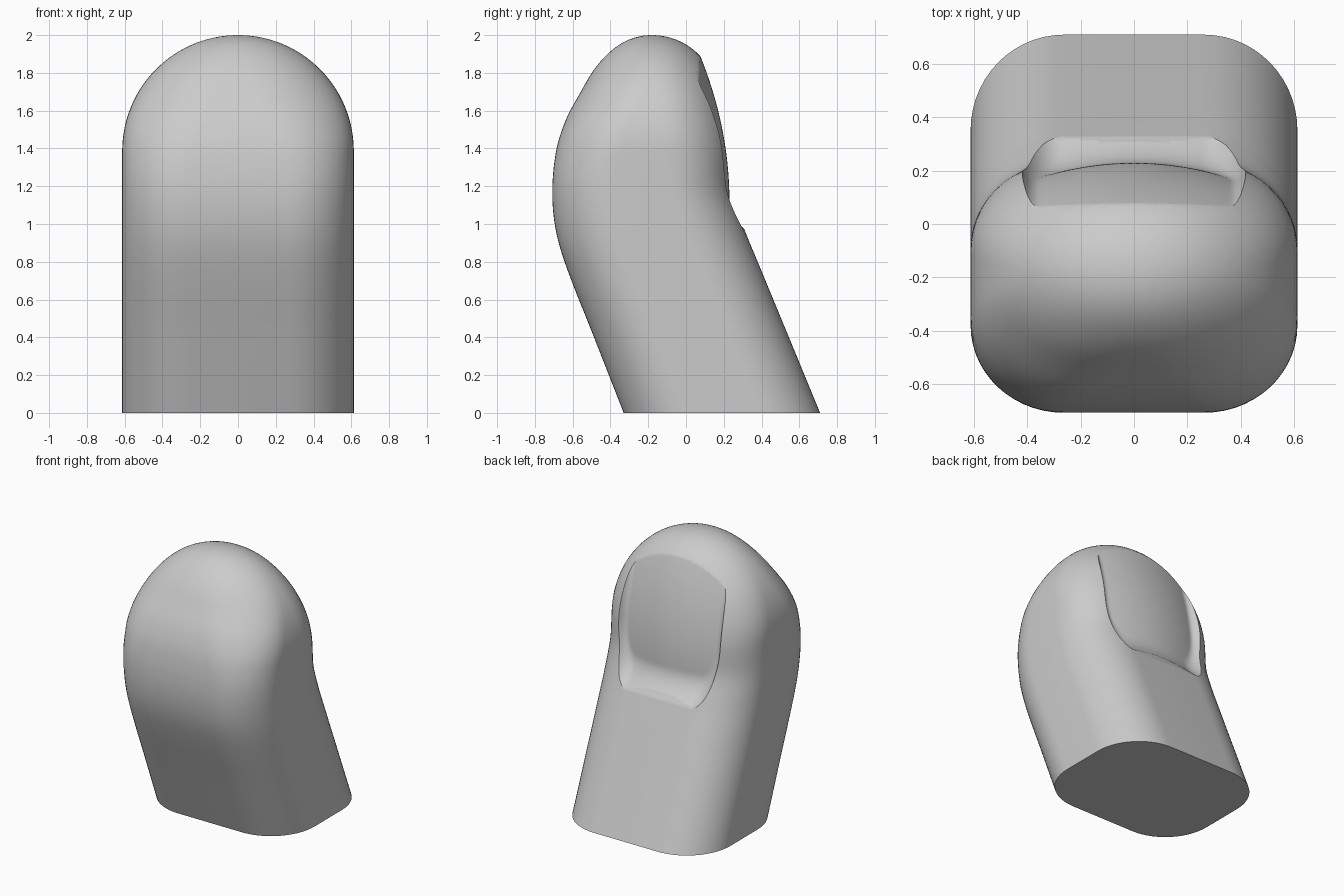
import bpy
import bmesh
import math

cube = bpy.data.objects.get("Cube")
if cube:
    bpy.data.objects.remove(cube, do_unlink=True)

HALF_WIDTH = 0.613
DOME_Z = 1.387

# Side outline of the fingertip: height, front y, back y
OUTLINE = [(0, -.33, .71), (.4, -.487, .545), (.78, -.636, .388), (.97, -.69, .31),
           (1.17, -.708, .243), (1.39, -.687, .235), (1.55, -.637, .218),
           (1.695, -.56, .185), (1.82, -.485, .128), (1.918, -.395, .045),
           (1.979, -.295, -.06), (2.0, -.18, -.18)]


def height_to_angle(z):
    t = (z - DOME_Z) / HALF_WIDTH
    return math.asin(min(t, 1)) if t > 0 else t


def angle_to_height(a):
    return DOME_Z + HALF_WIDTH * (math.sin(a) if a > 0 else a)


KEYS = [(height_to_angle(z), f, b) for z, f, b in OUTLINE]


def sample(a, col):
    """Smooth interpolation of one outline column."""
    def slope(i):
        lo, hi = max(i - 1, 0), min(i + 1, len(KEYS) - 1)
        return (KEYS[hi][col] - KEYS[lo][col]) / (KEYS[hi][0] - KEYS[lo][0])
    i = 0
    while i < len(KEYS) - 2 and a > KEYS[i + 1][0]:
        i += 1
    h = KEYS[i + 1][0] - KEYS[i][0]
    t = (a - KEYS[i][0]) / h
    p, q = KEYS[i][col], KEYS[i + 1][col]
    return (p * (1 + 2 * t) * (1 - t) ** 2 + q * t * t * (3 - 2 * t)
            + h * slope(i) * t * (1 - t) ** 2 - h * slope(i + 1) * t * t * (1 - t))


def section(a, steps=14):
    """Rounded rectangle that turns into an ellipse towards the top."""
    w = HALF_WIDTH * math.cos(max(a, 0))
    front, back = sample(a, 1), sample(a, 2)
    mid, depth = (front + back) / 2, (back - front) / 2
    t = min(max((a + 0.3) / 1.4, 0), 1)
    t = t * t * (3 - 2 * t)
    rx = w * (0.57 + 0.4 * t)
    ry = depth * (0.69 + 0.31 * t)
    pts = []
    for k, (sx, sy) in enumerate([(1, 1), (-1, 1), (-1, -1), (1, -1)]):
        for j in range(steps + 1):
            ang = math.pi / 2 * (k + j / steps)
            pts.append((sx * (w - rx) + rx * math.cos(ang),
                        mid + sy * (depth - ry) + ry * math.sin(ang),
                        angle_to_height(a)))
    return pts


def finish(bm, name):
    bmesh.ops.remove_doubles(bm, verts=bm.verts, dist=0.0002)
    bmesh.ops.recalc_face_normals(bm, faces=bm.faces)
    mesh = bpy.data.meshes.new(name)
    bm.to_mesh(mesh)
    bm.free()
    obj = bpy.data.objects.new(name, mesh)
    bpy.context.collection.objects.link(obj)
    return obj


def make_finger():
    bm = bmesh.new()
    rows = 72
    start, end = KEYS[0][0], math.pi / 2
    rings = [[bm.verts.new(p) for p in section(start + (end - start) * r / rows)]
             for r in range(rows + 1)]
    for low, high in zip(rings, rings[1:]):
        for i in range(len(low)):
            j = (i + 1) % len(low)
            bm.faces.new((low[i], low[j], high[j], high[i]))
    bm.faces.new(rings[0])
    return finish(bm, "fingertip")


def nail_y(x, z):
    """Convex nail bed with a soft fold rising at the sides and base."""
    bed = 0.23 - 0.26 * max(z - 1.12, 0) ** 2 - 0.44 * x * x
    qx = max(abs(x) - 0.26, 0)
    qz = max(0.1 + (1.13 - z) * 0.44, 0)
    d = max(math.hypot(qx, qz) - 0.1, 0)
    return bed + 0.08 * (d / 0.07) ** 2


def make_nail_cutter():
    bm = bmesh.new()
    nx, nz = 70, 80
    grid = []
    for r in range(nz + 1):
        z = 0.85 + 1.25 * r / nz
        xs = [-0.5 + i / nx for i in range(nx + 1)]
        grid.append([bm.verts.new((x, nail_y(x, z), z)) for x in xs])
    for a, b in zip(grid, grid[1:]):
        for i in range(nx):
            bm.faces.new((a[i], a[i + 1], b[i + 1], b[i]))
    # Close the sheet into a solid behind the finger
    rim = [e for e in bm.edges if e.is_boundary]
    out = bmesh.ops.extrude_edge_only(bm, edges=rim)["geom"]
    for v in out:
        if isinstance(v, bmesh.types.BMVert):
            v.co.y = 1.5
    bmesh.ops.holes_fill(bm, edges=[e for e in bm.edges if e.is_boundary], sides=0)
    return finish(bm, "nail_cutter")


# Single skin colour
skin = bpy.data.materials.new("plain_grey")
skin.use_nodes = True
colour = (0.6, 0.6, 0.6, 1)
skin.diffuse_color = colour
skin.node_tree.nodes["Principled BSDF"].inputs["Base Color"].default_value = colour

# Carve the nail into the fingertip
finger = make_finger()
finger.data.materials.append(skin)
cutter = make_nail_cutter()
cutter.hide_render = True
carve = finger.modifiers.new("nail", "BOOLEAN")
carve.operation = "DIFFERENCE"
carve.solver = "EXACT"
carve.object = cutter

bpy.ops.object.select_all(action="DESELECT")
finger.select_set(True)
bpy.context.view_layer.objects.active = finger
bpy.ops.object.modifier_apply(modifier=carve.name)
bpy.data.objects.remove(cutter, do_unlink=True)
bpy.ops.object.shade_smooth_by_angle(angle=math.radians(30))
